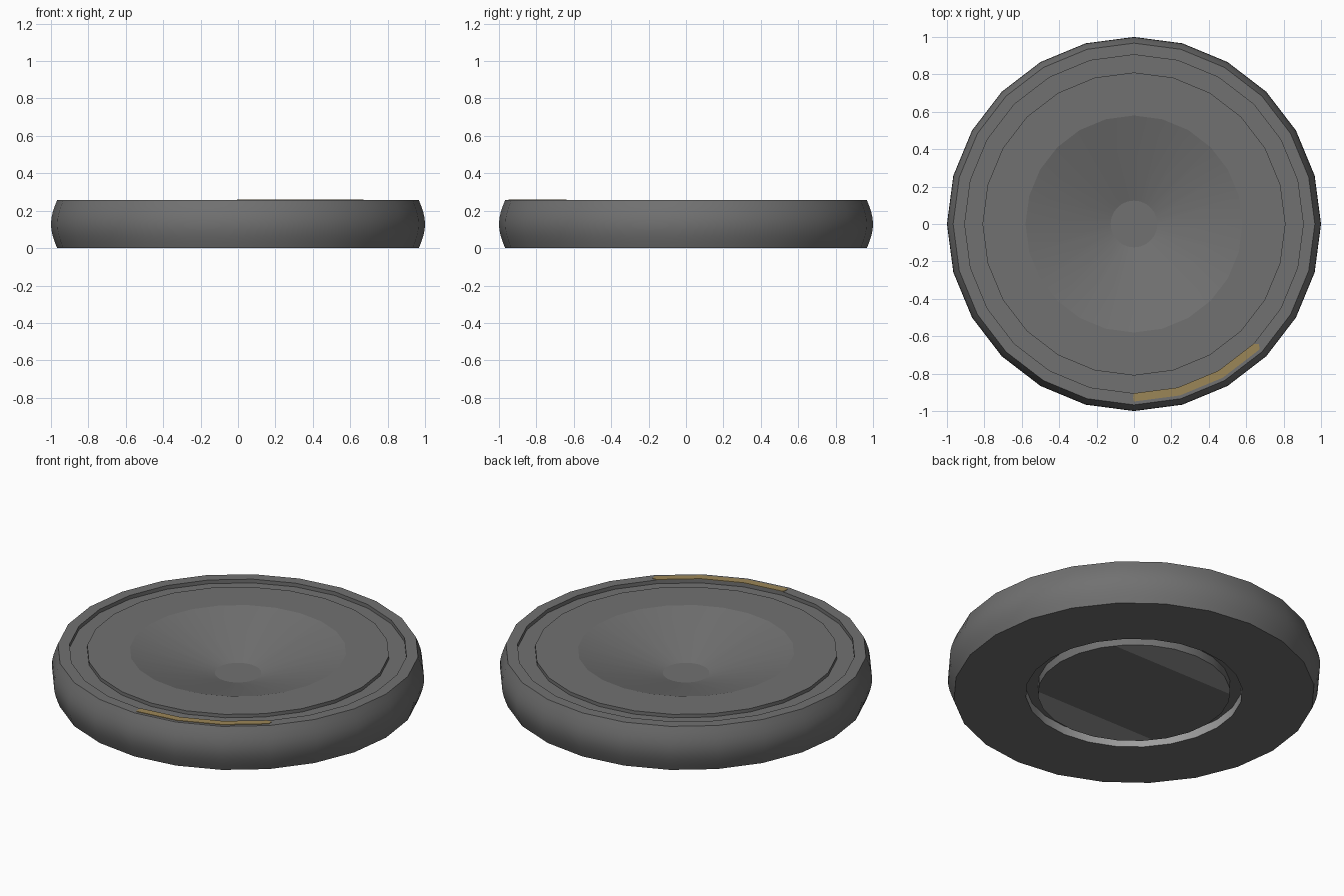
import bpy, bmesh, math

if "Cube" in bpy.data.objects:
    bpy.data.objects.remove(bpy.data.objects["Cube"])

SEG = 24
TOP = 0.257


def material(name, rgb):
    m = bpy.data.materials.new(name)
    m.diffuse_color = (*rgb, 1)
    m.use_nodes = True
    m.node_tree.nodes["Principled BSDF"].inputs["Base Color"].default_value = m.diffuse_color
    return m


DARK = material("dark_grey", (0.165, 0.165, 0.165))
LIGHT = material("light_grey", (0.34, 0.34, 0.34))
TAN = material("tan", (0.33, 0.24, 0.095))


def finish(bm, name, mats):
    bmesh.ops.recalc_face_normals(bm, faces=bm.faces)
    me = bpy.data.meshes.new(name)
    bm.to_mesh(me)
    bm.free()
    ob = bpy.data.objects.new(name, me)
    bpy.context.collection.objects.link(ob)
    for m in mats:
        me.materials.append(m)
    bpy.ops.object.select_all(action='DESELECT')
    ob.select_set(True)
    bpy.context.view_layer.objects.active = ob
    bpy.ops.object.shade_smooth_by_angle(angle=math.radians(15.5))
    return ob


def lathe(profile):
    """Revolve (radius, height) points; both open ends are capped flat."""
    bm = bmesh.new()
    rings = [[bm.verts.new((r * math.cos(math.tau * i / SEG),
                            r * math.sin(math.tau * i / SEG), z))
              for i in range(SEG)] for r, z in profile]
    for a, b in zip(rings, rings[1:]):
        for i in range(SEG):
            j = (i + 1) % SEG
            bm.faces.new((a[i], a[j], b[j], b[i]))
    bm.faces.new(rings[0])
    bm.faces.new(rings[-1])
    return bm


# Body: dished top, shallow ring groove, rounded side, groove underneath
dish = [(0.125, 0.125), (0.58, 0.255), (0.81, 0.255),
        (0.81, 0.235), (0.905, 0.235), (0.905, TOP)]
side = [(0.967 + 0.033 * math.sin(math.pi * k / 8), TOP * (1 - k / 8))
        for k in range(9)]
under = [(0.58, 0), (0.58, 0.05), (0.516, 0.05), (0.516, 0)]
bm = lathe(dish + side + under)

# Split the underside cap into a dark band and two light segments
cap = [f for f in bm.faces if f.calc_center_median().z < 0.001
       and len(f.verts) == SEG]
for y in (-0.32, 0.32):
    faces = [f for f in bm.faces if len(f.verts) > 4
             and f.calc_center_median().z < 0.001]
    geom = faces + list({e for f in faces for e in f.edges}) \
        + list({v for f in faces for v in f.verts})
    bmesh.ops.bisect_plane(bm, geom=geom, plane_co=(0, y, 0), plane_no=(0, 1, 0))
for f in bm.faces:
    c = f.calc_center_bounds()
    rad = max(v.co.xy.length for v in f.verts)
    if rad < 0.53 and all(v.co.z < 0.001 for v in f.verts):
        f.material_index = int(abs(c.y) > 0.32)
    elif all(abs(v.co.xy.length - 0.58) < 0.001 for v in f.verts):
        f.material_index = 1          # outer wall of the lower groove
finish(bm, "disc_body", [DARK, LIGHT])

# Indicator strip: thin plate along the front right of the rim
bm = bmesh.new()
angles = [math.radians(a) for a in (-90, -75, -60, -45)]
loop = [(0.949, a) for a in angles] + [(0.927, angles[-1] + 0.02)] \
    + [(0.905, a) for a in reversed(angles)] + [(0.927, angles[0] - 0.005)]
f = bm.faces.new([bm.verts.new((r * math.cos(a), r * math.sin(a), TOP - 0.001))
                  for r, a in loop])
ext = bmesh.ops.extrude_face_region(bm, geom=[f])
for v in ext["geom"]:
    if isinstance(v, bmesh.types.BMVert):
        v.co.z += 0.004
finish(bm, "indicator_strip", [TAN])
